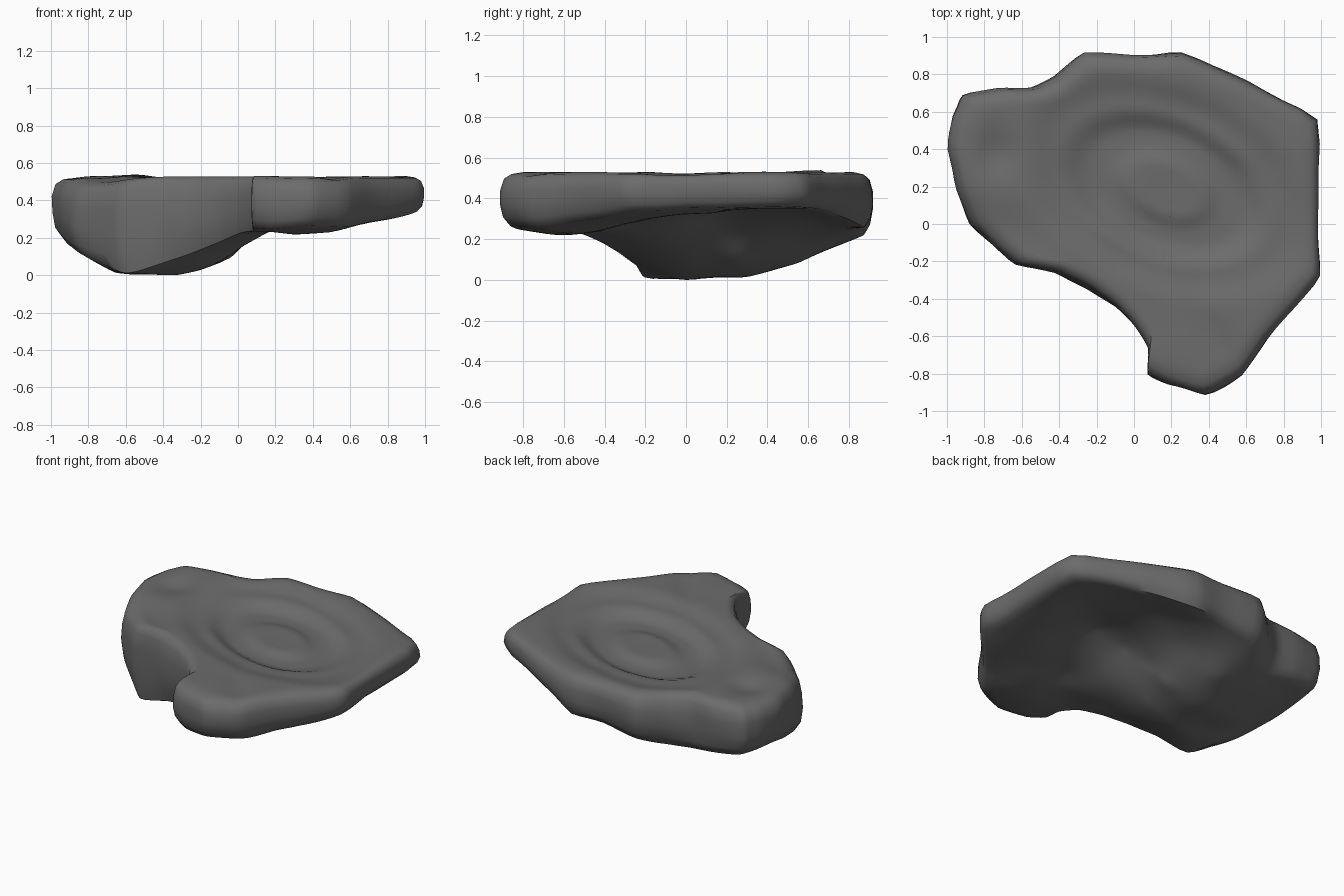
import bpy, bmesh, math
from mathutils import Vector, noise

if "Cube" in bpy.data.objects:
    bpy.data.objects.remove(bpy.data.objects["Cube"], do_unlink=True)

# Widest outline of the slab, counter-clockwise: x, y, height of the lower edge
OUTLINE = [
    (.99, .57, .36), (.6, .76, .32), (.25, .92, .26), (0, .905, .25), (-.27, .92, .22),
    (-.42, .78, .17), (-.55, .73, .16), (-.72, .73, .17), (-.92, .69, .19), (-.98, .58, .2),
    (-1, .4, .2), (-.95, .18, .15), (-.88, 0, .1), (-.76, -.12, .05), (-.64, -.22, .01),
    (-.42, -.26, .06), (-.25, -.34, .12), (-.1, -.44, .18), (0, -.54, .22), (.08, -.66, .23),
    (.07, -.8, .25), (.18, -.86, .24), (.38, -.92, .26), (.58, -.81, .26), (.71, -.62, .28),
    (.86, -.45, .3), (1, -.28, .34), (.985, 0, .35)]

# Sample heights of the underside: foot, flanks, back lump, hollow and its ridge, front lobe
UNDERSIDE = [
    (-.65, 0, .01), (-.33, 0, 0), (-.35, .3, .01), (-.6, .3, .05), (-.5, .1, .025),
    (-.1, 0, .07), (-.03, .25, .1), (.07, .24, .21), (-.1, .38, .1), (-.22, .55, .085),
    (-.24, .7, .15), (.05, .55, .22), (.1, -.1, .2), (.2, .15, .31), (.42, .12, .38),
    (.55, .3, .37), (.35, .42, .33), (.72, -.15, .3), (.78, .1, .325), (.8, .35, .35),
    (.2, .7, .27), (.3, -.3, .27), (.45, -.38, .25), (.7, -.35, .285),
    (.3, -.6, .22), (.5, -.6, .23), (-.15, -.22, .11), (-.8, .3, .12), (-.65, .5, .11)]

CENTRE = Vector((.2, .1))
TOP_REACH = .89
SIDE_RINGS = [(.945, .965), (.98, .88), (.998, .68), (1, .42), (.985, .17), (.95, .01)]
STEPS = 4


def blend(edge_in, edge_out, d):
    """One inside edge_in, zero outside edge_out, eased between."""
    t = min(1, max(0, (edge_out - d) / (edge_out - edge_in)))
    return t * t * (3 - 2 * t)


def bump(x, y, cx, cy, rx, ry):
    return math.exp(-((x - cx) / rx) ** 2 - ((y - cy) / ry) ** 2)


def top_height(x, y):
    # Terraced basin with a low mound in the middle
    dx, dy = x - .17, y - .19
    d = math.hypot((dx + dy * .2) / 1.2, (dy + dx * .15) / .9)
    z = .527 - .03 * blend(.5, .68, d) - .045 * blend(.32, .46, d)
    z += .025 * blend(.14, .25, d)
    # Ridge and gully toward the rough end, sunken front corner, groove across the lobe
    z += .02 * bump(x, y, -.52, .45, .1, .3) - .03 * bump(x, y, -.74, .38, .1, .12)
    z -= .035 * bump(x, y, -.8, -.05, .25, .2)
    z -= .02 * bump(x + y * .5, y, .12, -.6, .08, .25)
    return z + .006 * noise.noise(Vector((x * 4, y * 4, 1)))


def scaled(x, y, f):
    return CENTRE.x + (x - CENTRE.x) * f, CENTRE.y + (y - CENTRE.y) * f


def kernel(ax, ay, bx, by):
    return math.sqrt((ax - bx) ** 2 + (ay - by) ** 2 + .001)


def solve(rows):
    """Gauss-Jordan elimination on rows that end with the right-hand side."""
    size = len(rows)
    for c in range(size):
        p = max(range(c, size), key=lambda r: abs(rows[r][c]))
        rows[c], rows[p] = rows[p], rows[c]
        rows[c] = [v / rows[c][c] for v in rows[c]]
        for r in range(size):
            if r != c:
                k = rows[r][c]
                rows[r] = [v - k * u for v, u in zip(rows[r], rows[c])]
    return [row[-1] for row in rows]


# Smooth surface through all the underside heights
SAMPLES = UNDERSIDE + [(*scaled(x, y, .95), z) for x, y, z in OUTLINE]
MEAN = sum(s[2] for s in SAMPLES) / len(SAMPLES)
WEIGHTS = solve([[kernel(a[0], a[1], b[0], b[1]) for b in SAMPLES] + [a[2] - MEAN]
                 for a in SAMPLES])


def low_height(x, y):
    z = MEAN + sum(w * kernel(x, y, s[0], s[1]) for w, s in zip(WEIGHTS, SAMPLES))
    z += .01 * noise.noise(Vector((x * 4, y * 4, 7)))
    return min(z, top_height(x, y) - .05)


# Outline subdivided evenly, with its corners slightly worn
rim = []
for i, a in enumerate(OUTLINE):
    b = OUTLINE[(i + 1) % len(OUTLINE)]
    rim += [Vector(a).lerp(Vector(b), k / STEPS) for k in range(STEPS)]
n = len(rim)
rim = [rim[i] * .7 + (rim[i - 1] + rim[(i + 1) % n]) * .15 for i in range(n)]

bm = bmesh.new()
rings = []
fractions = [k / 24 * TOP_REACH for k in range(1, 25)]

# Top face, from the middle out
for f in fractions:
    pts = [scaled(p.x, p.y, f) for p in rim]
    rings.append([bm.verts.new((x, y, top_height(x, y))) for x, y in pts])

# Craggy side wall
for f, t in SIDE_RINGS:
    ring = []
    for p in rim:
        rough = .025 * noise.noise(Vector((p.x * 4, p.y * 4, t * 1.5)))
        x, y = scaled(p.x, p.y, f + rough * (1 - abs(2 * t - 1)))
        low = low_height(*scaled(p.x, p.y, .95))
        ring.append(bm.verts.new((x, y, low + (top_height(x, y) - low) * t)))
    rings.append(ring)

# Underside, from the edge in
for f in reversed(fractions):
    pts = [scaled(p.x, p.y, f) for p in rim]
    rings.append([bm.verts.new((x, y, low_height(x, y))) for x, y in pts])

# Skin the rings and close both middles
for a, b in zip(rings, rings[1:]):
    for i in range(n):
        j = (i + 1) % n
        bm.faces.new((a[i], b[i], b[j], a[j]))
for ring, height in ((rings[0], top_height), (rings[-1], low_height)):
    tip = bm.verts.new((*CENTRE, height(*CENTRE)))
    for i in range(n):
        bm.faces.new((ring[i], ring[(i + 1) % n], tip))
bmesh.ops.recalc_face_normals(bm, faces=bm.faces)

# Rest the foot on the ground
ground = min(v.co.z for v in bm.verts)
bmesh.ops.translate(bm, verts=bm.verts, vec=(0, 0, -ground))

mesh = bpy.data.meshes.new("rock_slab")
bm.to_mesh(mesh)
bm.free()
rock = bpy.data.objects.new("rock_slab", mesh)
bpy.context.collection.objects.link(rock)

# Dark grey stone
stone = bpy.data.materials.new("dark_grey_stone")
stone.use_nodes = True
grey = (.15, .15, .15, 1)
stone.diffuse_color = grey
bsdf = stone.node_tree.nodes["Principled BSDF"]
bsdf.inputs["Base Color"].default_value = grey
bsdf.inputs["Roughness"].default_value = .9
mesh.materials.append(stone)

bpy.ops.object.select_all(action="DESELECT")
rock.select_set(True)
bpy.context.view_layer.objects.active = rock
bpy.ops.object.shade_smooth_by_angle(angle=math.radians(50))
